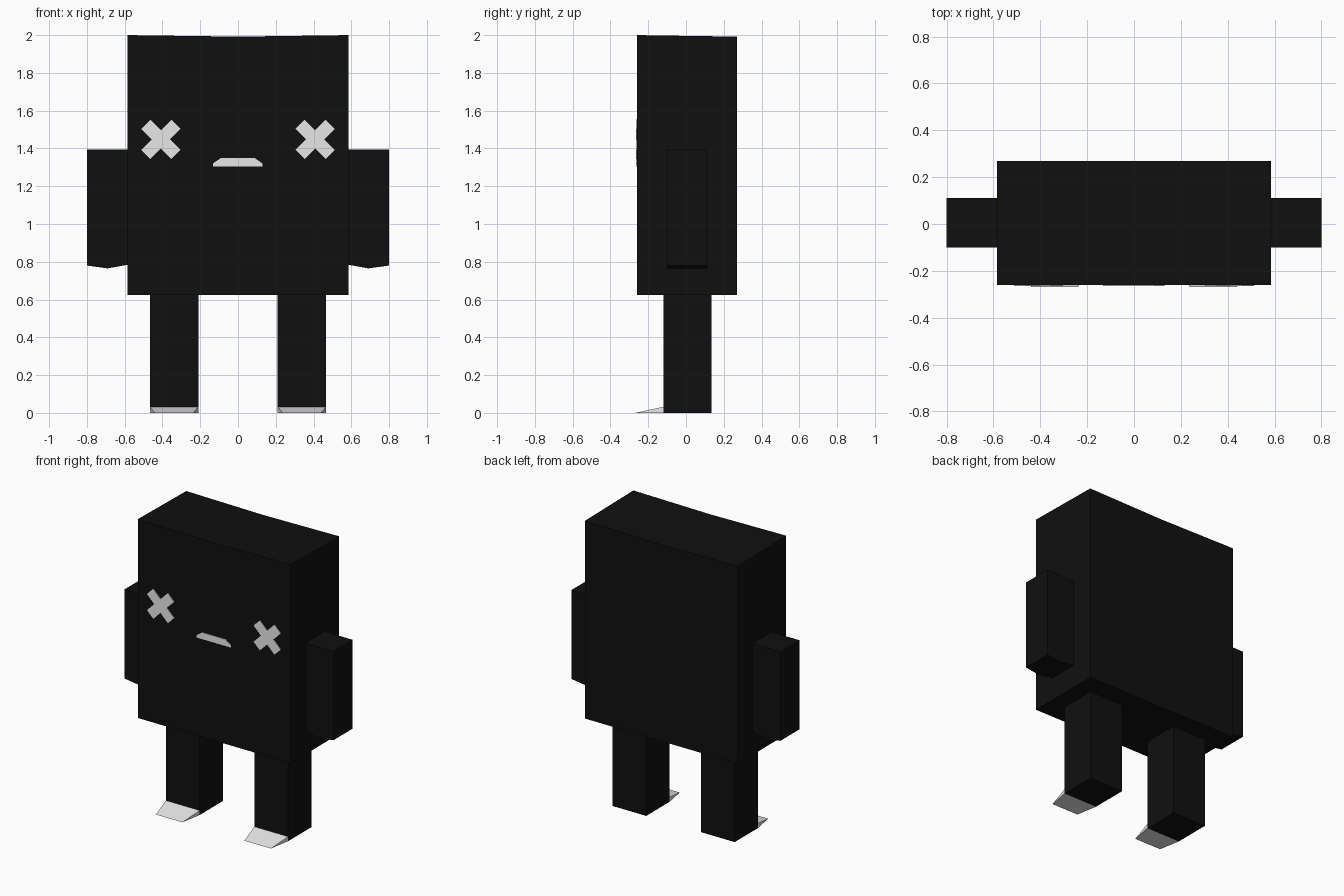
import bpy, bmesh, math
from mathutils import Vector

if "Cube" in bpy.data.objects:
    bpy.data.objects.remove(bpy.data.objects["Cube"])


def material(name, value):
    m = bpy.data.materials.new(name)
    m.diffuse_color = (value, value, value, 1)
    m.use_nodes = True
    m.node_tree.nodes["Principled BSDF"].inputs["Base Color"].default_value = m.diffuse_color
    return m


BLACK = material("black", 0.005)
WHITE = material("white", 0.8)


def extrude(name, outline, axis, start, end, mat):
    """Prism: 2D outline (x, z) along y, or (x, y) along z."""
    bm = bmesh.new()
    put = (lambda p, d: (p[0], d, p[1])) if axis == "y" else (lambda p, d: (p[0], p[1], d))
    face = bm.faces.new([bm.verts.new(put(p, start)) for p in outline])
    moved = bmesh.ops.extrude_face_region(bm, geom=[face], use_keep_orig=True)["geom"]
    offset = Vector(put((0, 0), end - start))
    bmesh.ops.translate(bm, vec=offset, verts=[v for v in moved if isinstance(v, bmesh.types.BMVert)])
    bmesh.ops.recalc_face_normals(bm, faces=bm.faces)
    mesh = bpy.data.meshes.new(name)
    bm.to_mesh(mesh)
    bm.free()
    mesh.materials.append(mat)
    ob = bpy.data.objects.new(name, mesh)
    bpy.context.collection.objects.link(ob)
    return ob


# Block body, top edge dipping slightly at the middle and towards the back
body = extrude("body", [(-.585, .625), (.585, .625), (.585, 2), (0, 1.992), (-.585, 2)],
               "y", -.26, .27, BLACK)
for v in body.data.vertices:
    if v.co.z > 1.9 and v.co.y > 0:
        v.co.z -= .008

# Mouth plate
extrude("mouth", [(-.133, 1.304), (.13, 1.304), (.13, 1.32), (.088, 1.35), (-.09, 1.35), (-.133, 1.32)],
        "y", -.264, -.259, WHITE)

for s, side in ((-1, "left"), (1, "right")):
    # Arm with a shallow point underneath
    extrude(side + "_arm", [(s * .58, .785), (s * .69, .765), (s * .8, .78), (s * .8, 1.395), (s * .58, 1.395)],
            "y", -.1, .11, BLACK)

    # Leg
    extrude(side + "_leg", [(s * .21, -.12), (s * .467, -.12), (s * .467, .135), (s * .21, .135)],
            "z", 0, .626, BLACK)

    # Wedge foot, narrowing to a sharp front edge
    foot = extrude(side + "_foot", [(s * .21, -.12), (s * .467, -.12), (s * .44, -.27), (s * .237, -.27)],
                   "z", 0, .032, WHITE)
    bm = bmesh.new()
    bm.from_mesh(foot.data)
    for v in bm.verts:
        if v.co.y < -.2:
            v.co.z = 0
    bmesh.ops.remove_doubles(bm, verts=bm.verts, dist=.0005)
    bm.to_mesh(foot.data)
    bm.free()

    # Crossed eye: a plus outline turned 45 degrees
    a, b = .034, .113
    plus = [(a, a), (a, b), (-a, b), (-a, a), (-b, a), (-b, -a),
            (-a, -a), (-a, -b), (a, -b), (a, -a), (b, -a), (b, a)]
    c = math.sqrt(.5)
    extrude(side + "_eye", [(s * .408 + c * (x - y), 1.448 + c * (x + y)) for x, y in plus],
            "y", -.264, -.259, WHITE)
